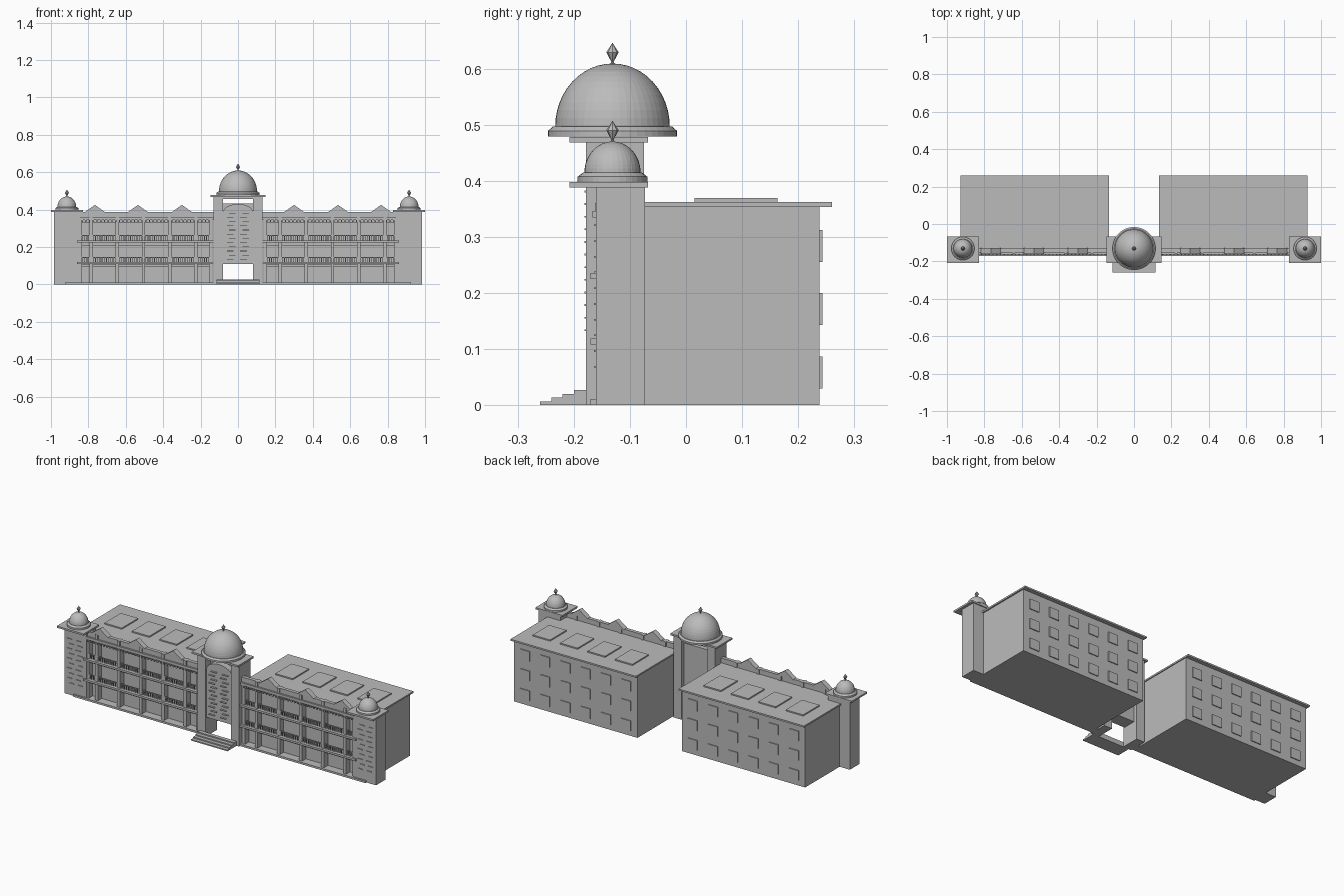
import bpy, bmesh, math

cube = bpy.data.objects.get("Cube")
if cube:
    bpy.data.objects.remove(cube, do_unlink=True)

GREY = (0.5, 0.5, 0.5, 1)
stone = bpy.data.materials.new("grey stone")
stone.use_nodes = True
stone.diffuse_color = GREY
stone.node_tree.nodes["Principled BSDF"].inputs["Base Color"].default_value = GREY


def finish(name, bm):
    bmesh.ops.recalc_face_normals(bm, faces=bm.faces)
    mesh = bpy.data.meshes.new(name)
    bm.to_mesh(mesh)
    bm.free()
    mesh.materials.append(stone)
    ob = bpy.data.objects.new(name, mesh)
    bpy.context.collection.objects.link(ob)
    return ob


def add_box(bm, x0, x1, y0, y1, z0, z1):
    verts = bmesh.ops.create_cube(bm, size=1)["verts"]
    for v in verts:
        v.co = ((x0 + x1) / 2 + v.co.x * (x1 - x0),
                (y0 + y1) / 2 + v.co.y * (y1 - y0),
                (z0 + z1) / 2 + v.co.z * (z1 - z0))


def boxes(name, specs):
    bm = bmesh.new()
    for s in specs:
        add_box(bm, *s)
    return finish(name, bm)


def prism(name, outline, y0, y1):
    """Extrude an x-z outline from y0 to y1."""
    bm = bmesh.new()
    face = bm.faces.new([bm.verts.new((x, y0, z)) for x, z in outline])
    new = bmesh.ops.extrude_face_region(bm, geom=[face])["geom"]
    bmesh.ops.translate(bm, vec=(0, y1 - y0, 0),
                        verts=[v for v in new if isinstance(v, bmesh.types.BMVert)])
    return finish(name, bm)


def lathe(name, profile, centre, segments):
    """Spin an r-z profile about a vertical axis."""
    bm = bmesh.new()
    verts = [bm.verts.new((r, 0, z)) for r, z in profile]
    edges = [bm.edges.new(p) for p in zip(verts, verts[1:])]
    bmesh.ops.spin(bm, geom=verts + edges, cent=(0, 0, 0), axis=(0, 0, 1),
                   angle=2 * math.pi, steps=segments)
    bmesh.ops.remove_doubles(bm, verts=bm.verts, dist=1e-5)
    ob = finish(name, bm)
    ob.location = (*centre, 0)
    return ob


def dome(name, x, z, flare, radius, height, ring, segments):
    arc = [(radius * math.cos(a), z + ring + height * math.sin(a))
           for a in (math.pi / 2 * i / 12 for i in range(13))]
    arc[-1] = (0, arc[-1][1])
    base = [(0, z), (flare, z), (flare, z + ring * 0.55), (radius * 1.04, z + ring)]
    lathe(name, base + arc, (x, DOME_Y), segments)
    top = z + ring + height
    lathe(name + "_finial", [(0, top - 0.002), (0.004, top), (0.002, top + 0.003),
                             (0.011, top + 0.02), (0, top + 0.037)], (x, DOME_Y), 8)


DOME_Y = -0.131
WALL, FRONT = -0.122, -0.157
COLUMNS = [0.145, 0.225, 0.365, 0.505, 0.645, 0.785, 0.842]
FLOORS = [0.0, 0.118, 0.235]
CEILINGS = [0.106, 0.223, 0.345]


def wing(side, s):
    def group(name, specs):
        # mirror the x range for the opposite wing
        return boxes(side + "_" + name,
                     [(min(s * a, s * b), max(s * a, s * b), *rest) for a, b, *rest in specs])

    # main block and overhanging roof
    group("wing_block", [(0.14, 0.92, WALL, 0.238, 0, 0.353)])
    group("roof_slab", [(0.135, 0.928, WALL, 0.26, 0.353, 0.362)])
    group("skylights", [(x - 0.055, x + 0.055, 0.015, 0.163, 0.362, 0.369)
                        for x in (0.28, 0.453, 0.626, 0.80)])

    # rear windows in a regular grid
    group("rear_windows", [(x - 0.03, x + 0.03, 0.237, 0.243, z, z + 0.057)
                           for z in (0.03, 0.143, 0.255)
                           for x in (0.21 + 0.128 * i for i in range(6))])

    # front arcade: columns, floor ledges, lintels
    group("columns", [(x - 0.009, x + 0.009, FRONT, WALL, 0, 0.35) for x in COLUMNS])
    group("ledges", [(0.13, 0.862, -0.17, WALL, 0.108, 0.119),
                     (0.13, 0.862, -0.17, WALL, 0.225, 0.236)])
    group("plinth", [(0.13, 0.925, -0.17, WALL, 0, 0.011)])
    group("cornice", [(0.13, 0.85, -0.162, WALL, 0.345, 0.36)])
    bays = list(zip(COLUMNS, COLUMNS[1:]))
    group("lintels", [(a, b, -0.145, WALL, z - 0.014, z) for a, b in bays for z in CEILINGS])

    # balcony railings on the two upper floors
    rails = []
    for a, b in bays:
        for z in FLOORS[1:]:
            rails.append((a, b, -0.154, -0.149, z + 0.024, z + 0.028))
            n = max(3, round((b - a) / 0.012))
            for i in range(1, n):
                x = a + (b - a) * i / n
                rails.append((x - 0.002, x + 0.002, -0.154, -0.15, z, z + 0.025))
    group("railings", rails)

    # framed windows set on the recessed wall
    group("front_windows", [((a + b) / 2 - (b - a) * 0.3, (a + b) / 2 + (b - a) * 0.3,
                             WALL - 0.005, WALL, z + 0.03, z + 0.085)
                            for a, b in bays for z in FLOORS])

    # parapet with posts, dentils and gables
    group("parapet", [(0.13, 0.85, -0.152, -0.132, 0.36, 0.388)])
    group("parapet_posts", [(x - 0.008, x + 0.008, -0.158, -0.127, 0.36, 0.388)
                            for x in COLUMNS[1:-1]])
    group("dentils", [(x, x + 0.007, -0.167, FRONT, 0.335, 0.346)
                      for x in (0.15 + 0.02 * i for i in range(35))])
    for i, x in enumerate((0.30, 0.535, 0.765)):
        prism(f"{side}_gable_{i + 1}", [(s * x - 0.055, 0.386), (s * x + 0.055, 0.386),
                                        (s * x, 0.425)], -0.157, -0.127)

    # corner tower with cap, brick courses and dome
    group("tower", [(0.845, 0.985, -0.16, -0.073, 0, 0.388)])
    group("tower_cap", [(0.83, 1.0, -0.208, -0.068, 0.388, 0.398)])
    group("tower_bricks", [(x, x + 0.03, -0.164, -0.159, z, z + 0.003)
                           for i, z in enumerate(0.067 + 0.028 * k for k in range(10))
                           for x in (0.87 + 0.012 * (i % 2), 0.925 + 0.012 * (i % 2))])
    dome(side + "_tower_dome", s * 0.915, 0.398, 0.062, 0.05, 0.055, 0.017, 32)


wing("left", 1)
wing("right", -1)

# central gate tower: piers, top beam, back panel and cap
boxes("gate_piers", [(s * 0.105 - 0.025, s * 0.105 + 0.025, -0.178, -0.075, 0, 0.468)
                     for s in (-1, 1)])
boxes("gate_beam", [(-0.08, 0.08, -0.178, -0.075, 0.456, 0.468)])
boxes("gate_back_panel", [(-0.08, 0.08, -0.135, -0.095, 0.108, 0.432)])
boxes("gate_cap", [(-0.147, 0.147, -0.208, -0.068, 0.468, 0.478)])

# arched front panel
arch = [(0.08 * math.cos(a), 0.385 + 0.045 * math.sin(a))
        for a in (math.pi * i / 16 for i in range(17))]
prism("gate_arch_panel", [(-0.08, 0.108), (0.08, 0.108)] + arch, -0.17, -0.135)
boxes("gate_bricks", [(x, x + 0.035, -0.181, -0.169, z, z + 0.003)
                      for i, z in enumerate(0.132 + 0.0225 * k for k in range(12))
                      for x in (-0.06 + 0.012 * (i % 2), 0.012 + 0.012 * (i % 2))])
dome("gate_dome", 0, 0.479, 0.115, 0.102, 0.112, 0.018, 48)

# entrance steps
boxes("entrance_steps", [(-0.115, 0.115, -0.26 + 0.02 * i, -0.178, 0.0067 * i, 0.0067 * (i + 1))
                         for i in range(4)])
